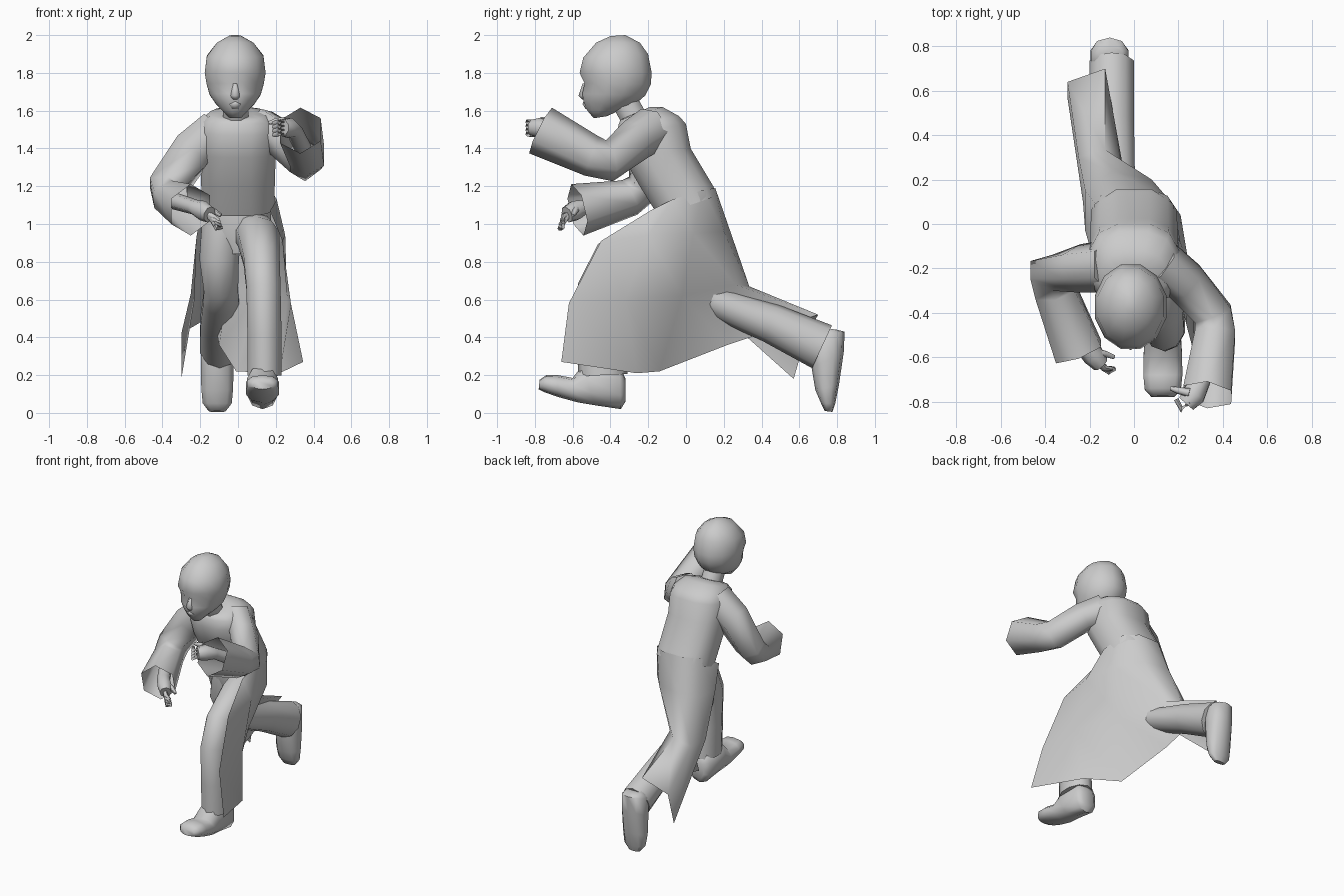
import bpy, bmesh, math
from mathutils import Vector as V


def finish(name, rings, closed=True, start=True, end=True, angle=60):
    """Skin a list of point rings (or open rows) into one object."""
    bm = bmesh.new()
    rows = [[bm.verts.new(p) for p in r] for r in rings]
    n = len(rows[0])
    for a, b in zip(rows, rows[1:]):
        for i in range(n if closed else n - 1):
            j = (i + 1) % n
            bm.faces.new((a[i], a[j], b[j], b[i]))
    if closed and start:
        bm.faces.new(rows[0][::-1])
    if closed and end:
        bm.faces.new(rows[-1])
    bmesh.ops.recalc_face_normals(bm, faces=bm.faces)
    me = bpy.data.meshes.new(name)
    bm.to_mesh(me)
    bm.free()
    ob = bpy.data.objects.new(name, me)
    bpy.context.collection.objects.link(ob)
    bpy.ops.object.select_all(action='DESELECT')
    ob.select_set(True)
    bpy.context.view_layer.objects.active = ob
    bpy.ops.object.shade_smooth_by_angle(angle=math.radians(angle))
    return ob


def ring(c, u, v, n, p=1.0):
    """Ellipse of n points; p below 1 makes it boxier."""
    def f(x):
        return math.copysign(abs(x) ** p, x)
    return [V(c) + V(u) * f(math.cos(t)) + V(v) * f(math.sin(t))
            for t in (2 * math.pi * (i + .5) / n for i in range(n))]


def tube(name, path, n=8, start=True, end=True, angle=60):
    """path: (centre, half width, half depth), rings square to the path."""
    rings = []
    pts = [V(p[0]) for p in path]
    for i, (c, a, b) in enumerate(path):
        t = V((0, 0, 0))
        if i:
            t += (pts[i] - pts[i - 1]).normalized()
        if i < len(pts) - 1:
            t += (pts[i + 1] - pts[i]).normalized()
        t.normalize()
        u = (V((1, 0, 0)) - t * t.x).normalized()
        rings.append(ring(c, u * a, t.cross(u) * b, n))
    return finish(name, rings, True, start, end, angle)


def profile(name, stations, n, x=0, p=1.0, **kw):
    """stations: half width, front (y, z), back (y, z)."""
    rings = []
    for w, f, b in stations:
        f, b = V((x, *f)), V((x, *b))
        rings.append(ring((f + b) / 2, (w, 0, 0), (b - f) / 2, n, p))
    return finish(name, rings, **kw)


# Head, with narrowing jaw
head = profile("head", [
    (.03, (-.40, 1.995), (-.32, 2.0)), (.10, (-.48, 1.96), (-.24, 1.96)),
    (.155, (-.55, 1.88), (-.195, 1.90)), (.167, (-.57, 1.80), (-.175, 1.80)),
    (.157, (-.555, 1.745), (-.18, 1.74)), (.14, (-.555, 1.69), (-.21, 1.68)),
    (.105, (-.545, 1.64), (-.27, 1.63)), (.07, (-.525, 1.60), (-.35, 1.60)),
    (.035, (-.49, 1.56), (-.42, 1.57))], 12, x=-.015)
# Eye sockets pressed into the brow ring
for v in head.data.vertices:
    if abs(v.co.z - 1.745) < .02 and v.co.y < -.48 and abs(v.co.x + .015) > .02:
        v.co.y += .012
# Nose, lips and neck
finish("nose", [ring((-.015, -.525, 1.745), (.012, 0, 0), (0, .022, 0), 6),
                ring((-.015, -.535, 1.68), (.028, 0, 0), (0, .034, 0), 6),
                ring((-.015, -.53, 1.66), (.022, 0, 0), (0, .02, 0), 6)], angle=80)
finish("lips", [ring((-.015, -.53, 1.65), (.022, 0, 0), (0, .012, 0), 6),
                ring((-.015, -.53, 1.635), (.034, 0, 0), (0, .018, 0), 6),
                ring((-.015, -.52, 1.61), (.022, 0, 0), (0, .012, 0), 6)], angle=80)
tube("neck", [((-.01, -.26, 1.53), .075, .075), ((-.015, -.34, 1.68), .07, .075)])

# Closed upper part of the coat
profile("coat_body", [
    (.20, (-.15, 1.04), (.165, 1.15)), (.20, (-.25, 1.20), (.15, 1.20)),
    (.205, (-.335, 1.35), (.03, 1.40)), (.21, (-.375, 1.47), (.005, 1.53)),
    (.195, (-.36, 1.53), (-.03, 1.57)), (.15, (-.35, 1.55), (-.12, 1.62)),
    (.08, (-.33, 1.56), (-.19, 1.62))], 12, p=.8, start=False)

# Open coat skirt: rows from waist to hem, right front edge round to left edge
finish("coat_skirt", [
    [(.17, -.19, 1.07), (.205, -.07, 1.13), (.175, .09, 1.18), (.08, .155, 1.19),
     (-.08, .155, 1.19), (-.175, .09, 1.18), (-.20, -.10, 1.08)],
    [(.235, -.45, .91), (.25, -.2, .94), (.21, .04, .95), (.08, .20, .96),
     (-.10, .235, .96), (-.22, .15, .93), (-.22, -.03, .92)],
    [(.28, -.62, .58), (.26, -.32, .60), (.10, -.02, .62), (-.05, .26, .68),
     (-.13, .335, .67), (-.25, .30, .63), (-.23, .10, .60)],
    [(.345, -.66, .27), (.22, -.26, .21), (-.01, -.14, .22), (-.10, .22, .36),
     (-.13, .70, .52), (-.30, .64, .42), (-.30, .57, .18)]],
    closed=False, angle=70)

# Trousers: pelvis, forward leg and trailing leg
tube("pelvis", [((0, 0, 1.12), .185, .12), ((0, 0, .98), .185, .13),
                ((0, .0, .84), .11, .09)], 10)
tube("front_leg", [((.08, -.01, .96), .11, .11), ((.11, -.18, .92), .115, .125),
                   ((.125, -.38, .81), .10, .12), ((.135, -.46, .66), .095, .115),
                   ((.14, -.45, .42), .095, .125), ((.14, -.44, .20), .095, .13)], 10)
tube("back_leg", [((-.08, .02, 1.02), .115, .125), ((-.10, .01, .82), .11, .125),
                  ((-.09, .055, .66), .095, .09), ((-.09, .15, .59), .10, .085),
                  ((-.10, .45, .475), .105, .105), ((-.10, .72, .35), .105, .125)], 10)

# Shoes, with an ankle inside the trailing trouser leg
profile("front_shoe", [
    (.05, (-.32, .06), (-.32, .18)), (.085, (-.345, .02), (-.35, .25)),
    (.085, (-.48, .04), (-.55, .25)), (.09, (-.57, .055), (-.60, .185)),
    (.092, (-.68, .085), (-.68, .20)), (.085, (-.75, .11), (-.74, .20)),
    (.055, (-.78, .125), (-.775, .175))], 10, x=.13, p=.85)
profile("back_shoe", [
    (.06, (.73, .45), (.80, .44)), (.088, (.65, .38), (.84, .43)),
    (.09, (.665, .24), (.835, .32)), (.088, (.685, .12), (.81, .15)),
    (.08, (.715, .05), (.79, .05)), (.045, (.735, .01), (.775, .005))], 10, x=-.11, p=.85)

# Sleeves with wide open cuffs
tube("raised_sleeve", [((.12, -.17, 1.51), .10, .12), ((.23, -.26, 1.45), .095, .115),
                       ((.355, -.405, 1.335), .10, .11), ((.365, -.50, 1.36), .105, .11),
                       ((.33, -.77, 1.495), .125, .135)], 6, end=False, angle=75)
tube("lowered_sleeve", [((-.11, -.19, 1.50), .12, .12), ((-.24, -.20, 1.39), .125, .11),
                        ((-.37, -.22, 1.20), .115, .095), ((-.355, -.30, 1.14), .105, .10),
                        ((-.25, -.575, 1.075), .125, .14)], 6, end=False, angle=75)

# Hands: wrist and palm, then four curled fingers and a thumb
tube("raised_hand", [((.345, -.56, 1.40), .045, .045), ((.30, -.71, 1.49), .045, .04),
                     ((.27, -.77, 1.51), .055, .055), ((.235, -.81, 1.51), .045, .045)])
tube("lowered_hand", [((-.33, -.36, 1.12), .045, .045), ((-.23, -.54, 1.09), .045, .04),
                      ((-.185, -.59, 1.07), .05, .055), ((-.15, -.63, 1.05), .04, .045)])
for i in range(4):
    d = i * .021
    tube("raised_finger", [((.25, -.805, 1.54 - d), .016, .016),
                           ((.215, -.835, 1.54 - d), .016, .016),
                           ((.19, -.79, 1.535 - d), .012, .012)], 6)
    tube("lowered_finger", [((-.17 + d / 2, -.61 - d / 2, 1.06 - d / 2), .016, .016),
                            ((-.135 + d / 3, -.65 - d / 4, 1.04 - d), .015, .015),
                            ((-.10 + d / 4, -.65, 1.02 - d * .6), .010, .010)], 6)
tube("raised_thumb", [((.25, -.76, 1.55), .020, .020), ((.20, -.75, 1.545), .016, .016),
                      ((.165, -.74, 1.535), .010, .010)], 6)
tube("lowered_thumb", [((-.18, -.58, 1.09), .020, .020), ((-.13, -.585, 1.07), .016, .016),
                       ((-.09, -.60, 1.045), .010, .010)], 6)
